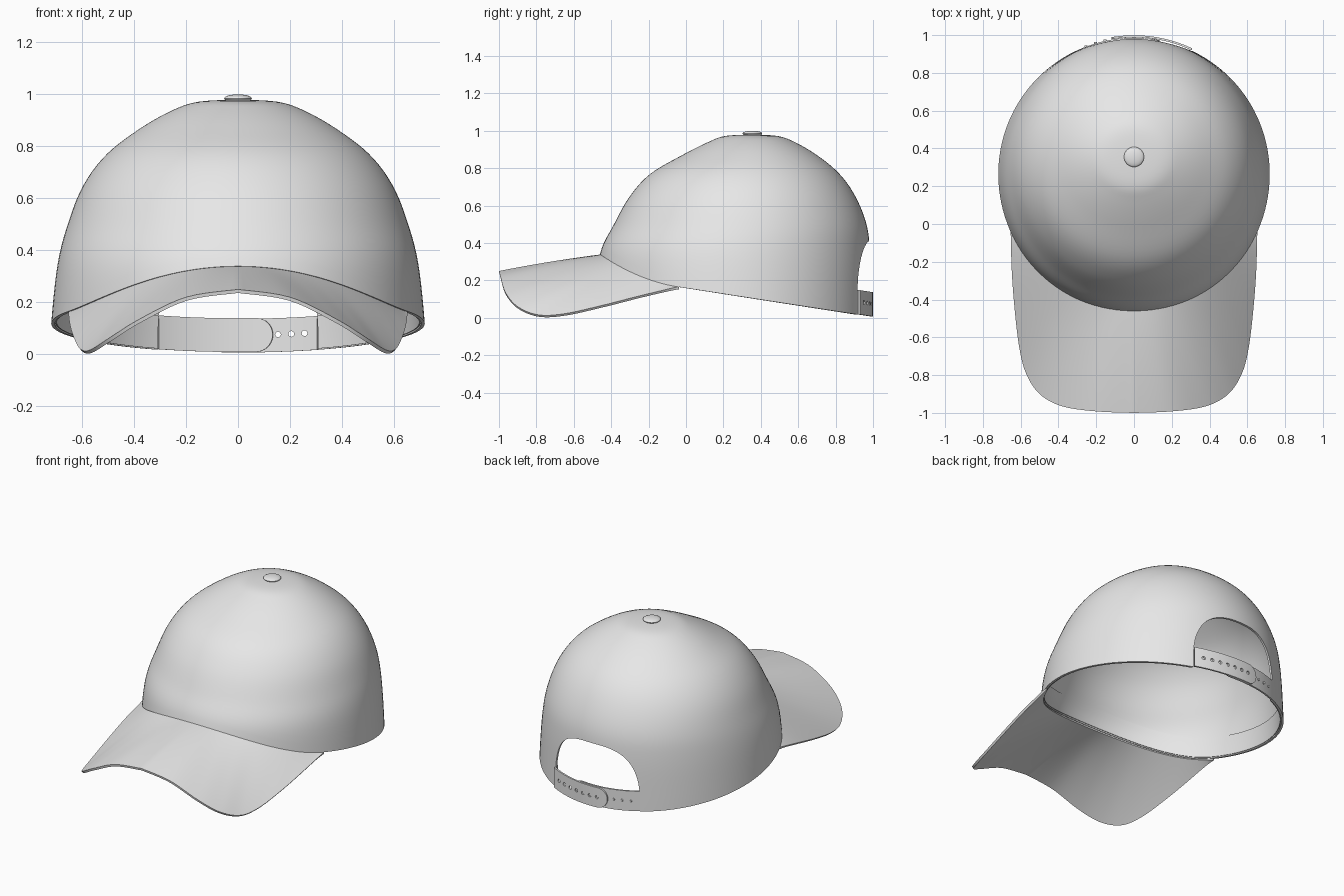
import bpy, bmesh
from math import sin, cos, pi, sqrt
from mathutils import Vector

if "Cube" in bpy.data.objects:
    bpy.data.objects.remove(bpy.data.objects["Cube"])

cloth = bpy.data.materials.new("light grey cloth")
cloth.use_nodes = True
cloth.diffuse_color = (0.8, 0.8, 0.8, 1)
cloth.node_tree.nodes["Principled BSDF"].inputs["Base Color"].default_value = (0.8, 0.8, 0.8, 1)

# Crown profile: height, front y, back y, half width
CROWN = [(-0.1, -0.48, 0.985, 0.73), (0.1, -0.478, 0.986, 0.72), (0.34, -0.46, 0.984, 0.695),
         (0.5, -0.385, 0.965, 0.655), (0.65, -0.3, 0.905, 0.595), (0.77, -0.19, 0.82, 0.505),
         (0.87, -0.02, 0.70, 0.375), (0.94, 0.12, 0.58, 0.25), (0.972, 0.21, 0.49, 0.15),
         (0.98, 0.35, 0.35, 0)]
# Brim edge from the front centre to where it meets the crown
EDGE = [(0, -1, 0.25), (0.2, -0.992, 0.22), (0.38, -0.965, 0.135), (0.5, -0.9, 0.06),
        (0.572, -0.79, 0.016), (0.608, -0.65, 0.022), (0.632, -0.45, 0.066),
        (0.647, -0.25, 0.117), (0.653, -0.04, 0.167)]
TOP = len(CROWN) - 1


def spline(pts, u):
    """Smooth curve through a list of points, u counted in points."""
    k = min(max(int(u), 0), len(pts) - 2)
    t = u - k
    p = [Vector(pts[min(max(k + d, 0), len(pts) - 1)]) for d in (-1, 0, 1, 2)]
    return (p[1] * 2 + (p[2] - p[0]) * t + (p[0] * 2 - p[1] * 5 + p[2] * 4 - p[3]) * t ** 2
            + (p[1] * 3 - p[0] - p[2] * 3 + p[3]) * t ** 3) / 2


def crown(a, u, inset=0.0):
    z, front, back, w = spline(CROWN, u)
    half = max((back - front) / 2 - inset, 0)
    return Vector((max(w - inset, 0) * sin(a), (front + back) / 2 - half * cos(a), z))


def rim_height(y):
    d = -(y + 0.04)
    return 0.165 + 0.154 * d + (0.62 * d * d if d > 0 else 0)


def height_param(a, above=0.0):
    """Profile parameter at a given height above the sloping rim."""
    lo, hi = 0.0, 4.0
    for _ in range(25):
        u = (lo + hi) / 2
        p = crown(a, u)
        if p.z < rim_height(p.y) + above:
            lo = u
        else:
            hi = u
    return lo


def finish(obj):
    obj.data.materials.clear()
    obj.data.materials.append(cloth)
    bpy.ops.object.select_all(action='DESELECT')
    obj.select_set(True)
    bpy.context.view_layer.objects.active = obj
    for m in list(obj.modifiers):
        bpy.ops.object.modifier_apply(modifier=m.name)
    bpy.ops.object.shade_smooth_by_angle(angle=0.6)


def sheet(name, point, ni, nj, thickness, cutter=None):
    """Thick surface from a grid of points."""
    bm = bmesh.new()
    rows = [[bm.verts.new(point(i / ni, j / nj)) for j in range(nj + 1)] for i in range(ni + 1)]
    for i in range(ni):
        for j in range(nj):
            bm.faces.new((rows[i][j], rows[i][j + 1], rows[i + 1][j + 1], rows[i + 1][j]))
    bmesh.ops.remove_doubles(bm, verts=bm.verts, dist=0.0002)
    mesh = bpy.data.meshes.new(name)
    bm.to_mesh(mesh)
    bm.free()
    obj = bpy.data.objects.new(name, mesh)
    bpy.context.collection.objects.link(obj)
    solid = obj.modifiers.new("thickness", 'SOLIDIFY')
    solid.thickness = thickness
    solid.offset = -1
    if cutter:
        cut = obj.modifiers.new("opening", 'BOOLEAN')
        cut.operation = 'DIFFERENCE'
        cut.solver = 'EXACT'
        cut.object = cutter
    finish(obj)
    return obj


def prism(name, outline, y0, y1):
    """Outline in x and z, extruded along y."""
    bm = bmesh.new()
    face = bm.faces.new([bm.verts.new((x, y0, z)) for x, z in outline])
    ext = bmesh.ops.extrude_face_region(bm, geom=[face])
    for v in ext["geom"]:
        if isinstance(v, bmesh.types.BMVert):
            v.co.y = y1
    bmesh.ops.recalc_face_normals(bm, faces=bm.faces)
    mesh = bpy.data.meshes.new(name)
    bm.to_mesh(mesh)
    bm.free()
    obj = bpy.data.objects.new(name, mesh)
    bpy.context.collection.objects.link(obj)
    obj.hide_render = True
    return obj


# Arched opening at the back
arch = [(-0.308, -0.1)]
for k in range(33):
    c, s = cos(pi - pi * k / 32), sin(pi * k / 32)
    arch.append((0.308 * abs(c) ** 0.667 * (1 if c > 0 else -1), 0.02 + 0.39 * abs(s) ** 0.667))
arch.append((0.308, -0.1))
opening = prism("opening_cutter", arch, 0.6, 1.3)


def crown_point(i, j):
    a = 2 * pi * i
    low = height_param(a)
    return crown(a, TOP + (low - TOP) * j)


def band_point(i, j):
    a = 2 * pi * i
    return crown(a, height_param(a, 0.13 + (0.004 - 0.13) * j), 0.016)


sheet("crown", crown_point, 128, 40, 0.014, opening)
sheet("sweatband", band_point, 128, 4, 0.005, opening)
bpy.data.objects.remove(opening)


# Curved brim, lofted from the crown seam to the outer edge
def brim_point(i, j):
    s = 2 * i - 1
    a = 1.155 * s
    inner = crown(a, height_param(a), 0.008)
    outer = spline(EDGE, abs(s) * (len(EDGE) - 1))
    if s < 0:
        outer.x = -outer.x
    p = inner.lerp(outer, j)
    p.z += 0.02 * j * (1 - j) * (1 - s * s)
    return p


sheet("brim", brim_point, 96, 20, 0.014)


# Two overlapping strap halves, each with a rounded free end
def strap_y(x, offset):
    return 0.254 + (0.732 + offset) * sqrt(1 - (x / (0.72 + offset)) ** 2)


def strap(name, side, tip, root, offset, cutter=None):
    def point(i, j):
        t = sin(i * pi / 2) if side < 0 else 1 - cos(i * pi / 2)
        x = (-root + (tip + root) * t) if side < 0 else (-tip + (root + tip) * t)
        d = max(0.065 - (tip - (x if side < 0 else -x)), 0)
        h = max(sqrt(max(0.065 ** 2 - d * d, 0)), 0.002)
        y = strap_y(x, offset)
        return (x, y, rim_height(y) + 0.002 + 0.065 + h * (2 * j - 1))
    return sheet(name, point, 48, 4, 0.011, cutter)


pitch = [-0.05 + 0.051 * k for k in range(7)]
bm = bmesh.new()
for x in pitch:
    y = strap_y(x, 0)
    ring = [(x + 0.011 * cos(k * pi / 6), rim_height(y) + 0.067 + 0.011 * sin(k * pi / 6))
            for k in range(12)]
    front = [bm.verts.new((px, y - 0.08, pz)) for px, pz in ring]
    back = [bm.verts.new((px, y + 0.08, pz)) for px, pz in ring]
    bm.faces.new(front)
    bm.faces.new(back[::-1])
    for k in range(12):
        n = (k + 1) % 12
        bm.faces.new((front[k], back[k], back[n], front[n]))
bmesh.ops.recalc_face_normals(bm, faces=bm.faces)
mesh = bpy.data.meshes.new("hole_cutter")
bm.to_mesh(mesh)
bm.free()
holes = bpy.data.objects.new("hole_cutter", mesh)
bpy.context.collection.objects.link(holes)
holes.hide_render = True

strap("outer_strap", 1, 0.12, 0.309, 0.013, holes)
strap("inner_strap", -1, 0.135, 0.309, 0.0)
bpy.data.objects.remove(holes)

# Pegs on the inner strap
for k in range(9):
    x = -0.255 + 0.051 * k - 0.0 if k < 3 else pitch[k - 3]
    if x > 0.11:
        continue
    y = strap_y(x, 0)
    bpy.ops.mesh.primitive_cylinder_add(vertices=12, radius=0.008, depth=0.014,
                                        location=(x, y, rim_height(y) + 0.067),
                                        rotation=(pi / 2, 0, 0))
    bpy.context.object.name = "strap_peg"
    finish(bpy.context.object)

# Button on top
bpy.ops.mesh.primitive_uv_sphere_add(segments=32, ring_count=16, radius=1, location=(0, 0.355, 0.985))
button = bpy.context.object
button.name = "top_button"
button.scale = (0.053, 0.053, 0.015)
bpy.ops.object.transform_apply(location=False, rotation=False, scale=True)
finish(button)
